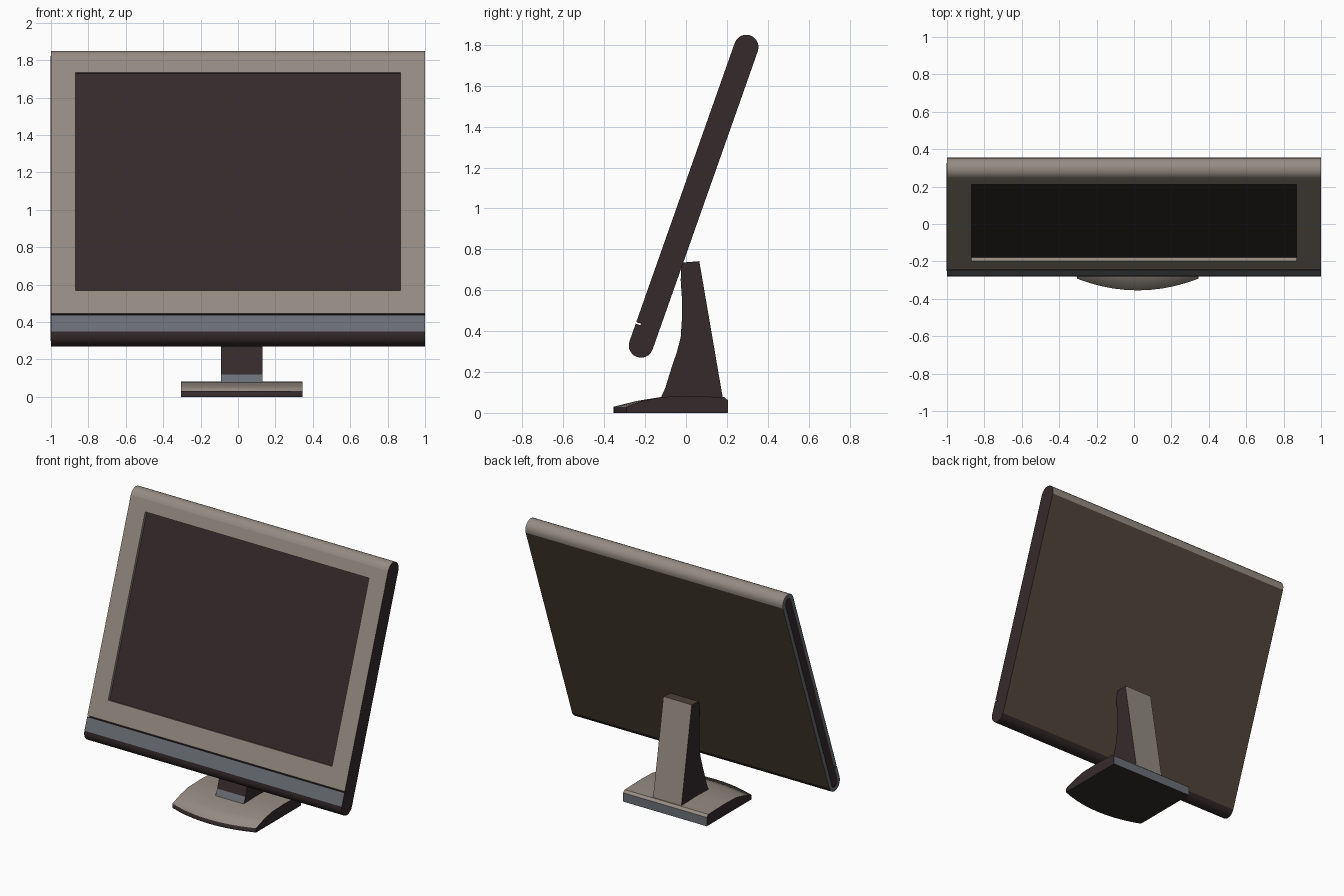
import bpy, bmesh, math
from mathutils import Vector

if "Cube" in bpy.data.objects:
    bpy.data.objects.remove(bpy.data.objects["Cube"], do_unlink=True)

COLOURS = {
    "taupe_plastic": (0.30, 0.26, 0.225),
    "dark_plastic": (0.034, 0.023, 0.024),
    "blue_grey_trim": (0.145, 0.16, 0.18),
    "brown_back": (0.085, 0.058, 0.042),
}
TAUPE, DARK, BLUE, BROWN = range(4)
MATERIALS = []
for name, rgb in COLOURS.items():
    m = bpy.data.materials.new(name)
    m.use_nodes = True
    m.diffuse_color = (*rgb, 1)
    m.node_tree.nodes["Principled BSDF"].inputs["Base Color"].default_value = (*rgb, 1)
    MATERIALS.append(m)


def loft(sections, mats, smooth, ends):
    """Skin closed cross-sections; mats and smooth hold one entry per segment."""
    bm = bmesh.new()
    rings = [[bm.verts.new(p) for p in s] for s in sections]
    n = len(mats)
    for a, b in zip(rings, rings[1:]):
        for i in range(n):
            j = (i + 1) % n
            f = bm.faces.new((a[i], a[j], b[j], b[i]))
            f.material_index = mats[i]
            f.smooth = smooth[i]
    for ring, mat in zip((rings[0], rings[-1]), ends):
        bm.faces.new(ring).material_index = mat
    bmesh.ops.recalc_face_normals(bm, faces=bm.faces)
    return bm


def finish(name, bm):
    me = bpy.data.meshes.new(name)
    bm.to_mesh(me)
    bm.free()
    for m in MATERIALS:
        me.materials.append(m)
    ob = bpy.data.objects.new(name, me)
    bpy.context.collection.objects.link(ob)
    return ob


# Tilted panel frame: u runs up the panel, w points out of its front
BASE = Vector((0, -0.22, 0.33))
TILT = math.atan2(0.515, 1.46)
U = Vector((0, math.sin(TILT), math.cos(TILT)))
W = Vector((0, -math.cos(TILT), math.sin(TILT)))
LENGTH, R, ARC = 1.548, 0.06, 10


def panel_point(x, u, w):
    return BASE + Vector((x, 0, 0)) + U * u + W * w


def cap(u, start, r=R):
    """Half-round end, turning from start over 180 degrees."""
    return [(u + r * math.sin(start + math.pi * i / ARC),
             r * math.cos(start + math.pi * i / ARC)) for i in range(ARC + 1)]


# Panel housing: bezel, round top, back, round bottom, front strip, groove
profile = ([(0.100, R)] + cap(LENGTH, 0) + cap(0, math.pi)
           + [(0.092, R), (0.092, R - 0.025), (0.100, R - 0.025)])
mats = ([TAUPE] + [TAUPE] * ARC + [BROWN] + [DARK] * ARC
        + [BLUE, DARK, DARK, DARK])
smooth = [False] + [True] * ARC + [False] + [True] * ARC + [False] * 4
bm = loft([[panel_point(x, u, w) for u, w in profile] for x in (-1, 1)],
          mats, smooth, (BLUE, DARK))

# Recessed screen opening in the bezel face
bm.faces.ensure_lookup_table()
screen = bm.faces[0]
for depth in (0, 0.02):
    bmesh.ops.inset_individual(bm, faces=[screen], thickness=0.01)
    for v in screen.verts:
        high = (v.co - BASE).dot(U) > LENGTH / 2
        v.co = panel_point(math.copysign(0.87, v.co.x),
                           1.469 if high else 0.233, R - depth)
screen.material_index = DARK
finish("panel_housing", bm)

# Dark plate on the panel's right edge
plate = cap(LENGTH, 0, 0.032) + cap(0, math.pi, 0.032)
bm = loft([[panel_point(x, u, w) for u, w in plate] for x in (-1.002, -0.999)],
          [DARK] * len(plate), [False] * len(plate), (DARK, DARK))
finish("side_plate", bm)

# Stand: curved front, straight sloping back
stand = [(0.184, 0.05), (0.065, 0.742), (-0.022, 0.735), (-0.026, 0.65),
         (-0.02, 0.56), (-0.02, 0.46), (-0.026, 0.37), (-0.044, 0.30),
         (-0.071, 0.22), (-0.102, 0.12), (-0.125, 0.07)]
mats = [TAUPE, BROWN] + [DARK] * 7 + [BLUE, DARK]
smooth = [False] * 2 + [True] * 7 + [False] * 2
bm = loft([[(x, y, z) for y, z in stand] for x in (-0.09, 0.13)],
          mats, smooth, (DARK, DARK))
finish("stand", bm)

# Foot: bowed front edge and a gently sloping top
sections = []
STEPS = 10
for i in range(STEPS + 1):
    t = 2 * i / STEPS - 1
    x = 0.02 + 0.325 * t
    front = -0.355 + 0.063 * t * t
    sections.append([(x, y, z) for y, z in (
        (front, 0), (front, 0.03), ((front - 0.12) / 2, 0.059), (-0.12, 0.078),
        (0.02, 0.082), (0.187, 0.077), (0.205, 0.062), (0.205, 0))])
bm = loft(sections, [DARK, TAUPE, TAUPE, TAUPE, TAUPE, TAUPE, BLUE, DARK],
          [True, True, True, True, True, False, False, False], (DARK, DARK))
finish("foot", bm)
